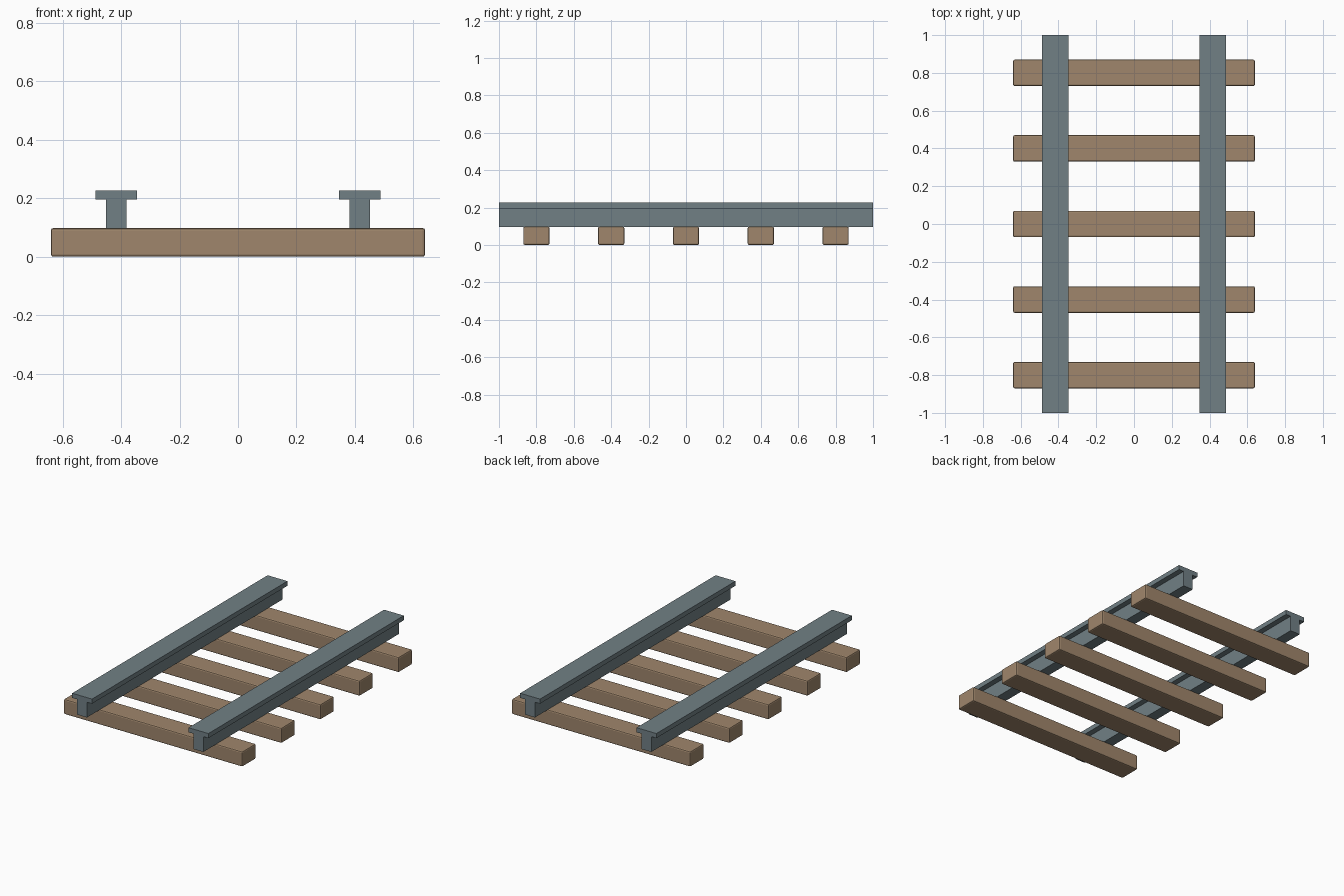
import bpy
import bmesh

if "Cube" in bpy.data.objects:
    bpy.data.objects.remove(bpy.data.objects["Cube"])


def material(name, rgb):
    m = bpy.data.materials.new(name)
    m.diffuse_color = (*rgb, 1.0)
    m.use_nodes = True
    m.node_tree.nodes["Principled BSDF"].inputs["Base Color"].default_value = m.diffuse_color
    return m


WOOD = material("brown timber", (0.35, 0.24, 0.15))
STEEL = material("slate steel", (0.165, 0.216, 0.235))


def box(name, lo, hi, mat, bevel=0.0):
    bm = bmesh.new()
    bmesh.ops.create_cube(bm, size=1)
    for v in bm.verts:
        for i in range(3):
            v.co[i] = hi[i] if v.co[i] > 0 else lo[i]
    mesh = bpy.data.meshes.new(name)
    bm.to_mesh(mesh)
    bm.free()
    mesh.materials.append(mat)
    ob = bpy.data.objects.new(name, mesh)
    bpy.context.collection.objects.link(ob)
    if bevel:
        mod = ob.modifiers.new("soft edges", "BEVEL")
        mod.width = bevel
        mod.segments = 2
    return ob


# Timber sleepers
for i in range(5):
    y = -0.8 + 0.4 * i
    box(f"sleeper_{i + 1}", (-0.64, y - 0.07, 0.0), (0.64, y + 0.07, 0.098), WOOD, 0.008)

# Rails: narrow web below a wide flat head
for side, x in (("left", -0.417), ("right", 0.417)):
    box(f"{side}_rail_web", (x - 0.035, -1, 0.097), (x + 0.035, 1, 0.197), STEEL)
    box(f"{side}_rail_head", (x - 0.071, -1, 0.196), (x + 0.071, 1, 0.226), STEEL)
